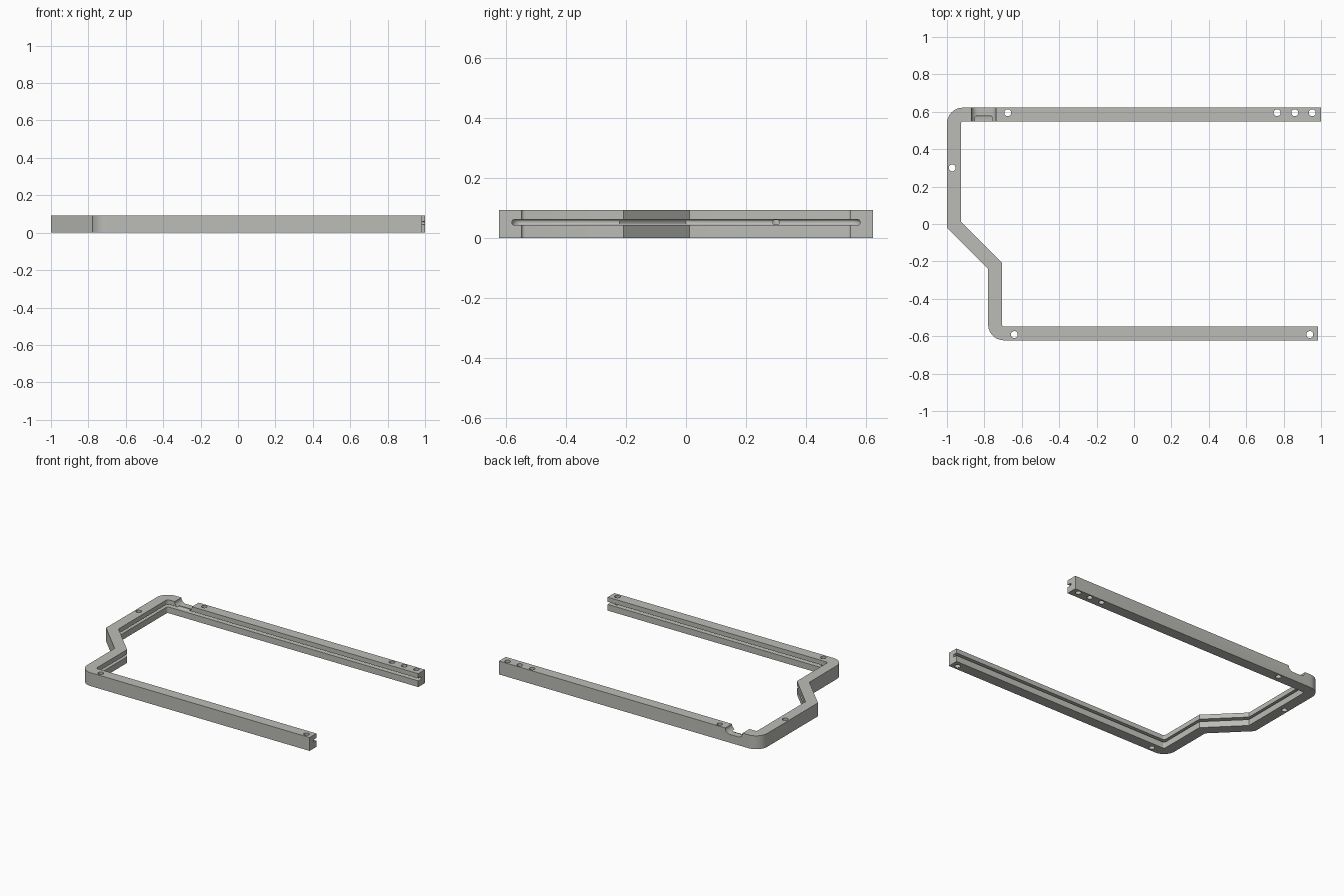
import bpy, bmesh, math
from mathutils import Vector

if "Cube" in bpy.data.objects:
    bpy.data.objects.remove(bpy.data.objects["Cube"])

HEIGHT = 0.093
WALL = 0.074
# inner edge of the rail, running from the back arm round to the front arm
INNER = [Vector(p) for p in ((1.0, 0.548), (-0.926, 0.548), (-0.926, 0.012),
                             (-0.706, -0.208), (-0.706, -0.548), (0.985, -0.548))]

grey = bpy.data.materials.new("warm grey")
grey.diffuse_color = (0.50, 0.50, 0.47, 1)
grey.use_nodes = True
grey.node_tree.nodes["Principled BSDF"].inputs["Base Color"].default_value = grey.diffuse_color


def offset(path, d):
    """Move an open path outward by d with mitred corners."""
    dirs = [(b - a).normalized() for a, b in zip(path, path[1:])]
    norms = [Vector((v.y, -v.x)) * -1 for v in dirs]
    norms = [-n for n in norms]
    out = [path[0] + norms[0] * d]
    for p, m, n in zip(path[1:-1], norms, norms[1:]):
        out.append(p + (m + n) * (d / (1 + m.dot(n))))
    return out + [path[-1] + norms[-1] * d]


def rounded(path, radius, steps=10):
    """Round the two square corners of the path."""
    out = []
    for i, p in enumerate(path):
        if i not in (1, 4):
            out.append(p)
            continue
        u = (path[i - 1] - p).normalized() * radius
        v = (path[i + 1] - p).normalized() * radius
        for k in range(steps + 1):
            a = math.pi / 2 * k / steps
            out.append(p + u * (1 - math.sin(a)) + v * (1 - math.cos(a)))
    return out


def prism(name, points, z0, z1, bevel=0):
    bm = bmesh.new()
    face = bm.faces.new([bm.verts.new((p[0], p[1], z0)) for p in points])
    geo = bmesh.ops.extrude_face_region(bm, geom=[face])["geom"]
    for g in geo:
        if isinstance(g, bmesh.types.BMVert):
            g.co.z = z1
    bmesh.ops.recalc_face_normals(bm, faces=bm.faces)
    if bevel:
        rim = [e for e in bm.edges if abs(e.verts[0].co.z - e.verts[1].co.z) < 1e-6]
        bmesh.ops.bevel(bm, geom=rim, offset=bevel, segments=4, profile=0.5,
                        affect='EDGES')
    mesh = bpy.data.meshes.new(name)
    bm.to_mesh(mesh)
    bm.free()
    mesh.materials.append(grey)
    ob = bpy.data.objects.new(name, mesh)
    bpy.context.collection.objects.link(ob)
    return ob


# rail body
outer = rounded(offset(INNER, WALL), 0.085)
inner = rounded(INNER, 0.012, 4)
rail = prism("frame_rail", outer + inner[::-1], 0, HEIGHT)

cutters = []

# panel groove along the inner side, with a rounded bottom
groove = offset(INNER, 0.031)
groove[0].x = groove[-1].x = 1.2
cutters.append(prism("groove_cutter", rounded(groove, 0.03, 6), 0.043, 0.061, 0.007))

# screw holes through the rail
for x, y in ((-0.675, 0.595), (0.765, 0.595), (0.86, 0.595), (0.953, 0.595),
             (-0.972, 0.3), (-0.64, -0.591), (0.94, -0.591)):
    ring = [(x + 0.0185 * math.cos(2 * math.pi * k / 24),
             y + 0.0185 * math.sin(2 * math.pi * k / 24)) for k in range(24)]
    cutters.append(prism("hole_cutter", ring, -0.1, 0.2))

# cable notch across the top of the back arm: flat floor, curved ends
x0, x1, floor, r = -0.87, -0.737, 0.058, 0.035
arc = [(r * (1 - math.cos(k * math.pi / 16)), r * (1 - math.sin(k * math.pi / 16)))
       for k in range(9)]
profile = [(x0, 0.2)] + [(x0 + a, floor + b) for a, b in arc]
profile += [(x1 - a, floor + b) for a, b in arc[::-1]] + [(x1, 0.2)]
notch = prism("notch_cutter", profile, -0.7, -0.5)
notch.rotation_euler.x = math.pi / 2
cutters.append(notch)

for c in cutters:
    c.hide_render = True
    c.hide_set(True)
    mod = rail.modifiers.new(c.name, 'BOOLEAN')
    mod.operation = 'DIFFERENCE'
    mod.solver = 'EXACT'
    mod.object = c

# apply the cuts and remove the helpers
bpy.context.view_layer.update()
deps = bpy.context.evaluated_depsgraph_get()
result = bpy.data.meshes.new_from_object(rail.evaluated_get(deps))
rail.modifiers.clear()
rail.data = result
for c in cutters:
    bpy.data.objects.remove(c)

bpy.context.view_layer.objects.active = rail
rail.select_set(True)
bpy.ops.object.shade_smooth_by_angle(angle=math.radians(30))
